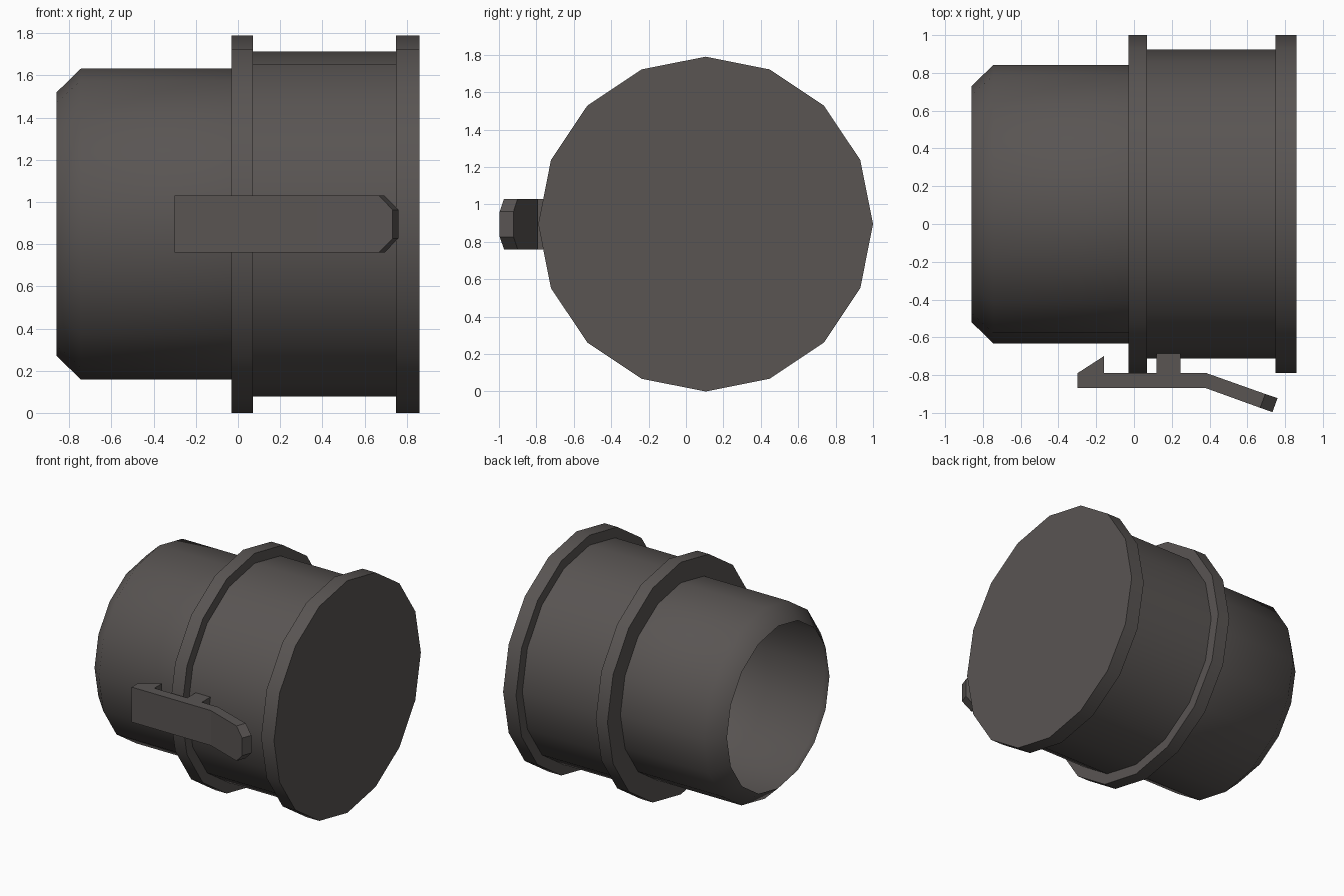
import bpy, bmesh, math

if "Cube" in bpy.data.objects:
    bpy.data.objects.remove(bpy.data.objects["Cube"])

CY, CZ = 0.105, 0.895      # axis of the round body (runs along x)
SIDES = 16

mat = bpy.data.materials.new("dark warm grey")
mat.diffuse_color = (0.1, 0.09, 0.086, 1)
mat.use_nodes = True
mat.node_tree.nodes["Principled BSDF"].inputs["Base Color"].default_value = mat.diffuse_color


def finish(bm, name, smooth_angle=None):
    bm.normal_update()
    me = bpy.data.meshes.new(name)
    bm.to_mesh(me)
    bm.free()
    me.materials.append(mat)
    ob = bpy.data.objects.new(name, me)
    bpy.context.collection.objects.link(ob)
    if smooth_angle:
        bpy.ops.object.select_all(action='DESELECT')
        ob.select_set(True)
        bpy.context.view_layer.objects.active = ob
        bpy.ops.object.shade_smooth_by_angle(angle=math.radians(smooth_angle))
    return ob


def lathe(name, profile, angle):
    """Revolve (x, radius) points around the body axis; cap the last ring."""
    bm = bmesh.new()
    rings = []
    for x, r in profile:
        rings.append([bm.verts.new((x, CY + r * math.cos(a), CZ + r * math.sin(a)))
                      for a in (2 * math.pi * i / SIDES for i in range(SIDES))])
    for a, b in zip(rings, rings[1:]):
        for i in range(SIDES):
            j = (i + 1) % SIDES
            bm.faces.new((a[i], b[i], b[j], a[j])[::-1])
    bm.faces.new(rings[-1])
    return finish(bm, name, angle)


def strip(name, stations):
    """Solid through stations of (inner xy, outer xy, half width in z)."""
    bm = bmesh.new()
    rings = []
    for (xi, yi), (xo, yo), h in stations:
        rings.append([bm.verts.new(p) for p in (
            (xi, yi, CZ + h), (xi, yi, CZ - h), (xo, yo, CZ - h), (xo, yo, CZ + h))])
    for a, b in zip(rings, rings[1:]):
        for i in range(4):
            j = (i + 1) % 4
            bm.faces.new((a[i], a[j], b[j], b[i]))
    bm.faces.new(rings[0])
    bm.faces.new(rings[-1])
    bmesh.ops.remove_doubles(bm, verts=bm.verts[:], dist=1e-5)
    bmesh.ops.recalc_face_normals(bm, faces=bm.faces[:])
    return finish(bm, name)


# Round plug body: open chamfered nose, middle flange, closed end flange
lathe("plug_body", [
    (-0.86, 0.625), (-0.745, 0.737), (-0.03, 0.737), (-0.03, 0.895),
    (0.07, 0.895), (0.07, 0.818), (0.75, 0.818), (0.75, 0.895), (0.86, 0.895)], 50)

# Side latch lever with bent, tapered thumb end
W = 0.135
strip("latch_lever", [
    ((-0.30, -0.79), (-0.30, -0.867), W),
    ((0.385, -0.79), (0.375, -0.867), W),
    ((0.695, -0.90), (0.668, -0.973), W),
    ((0.76, -0.922), (0.733, -0.996), 0.068)])

# Wedge hook at the lever tip
strip("latch_hook", [
    ((-0.298, -0.789), (-0.298, -0.791), W),
    ((-0.16, -0.70), (-0.16, -0.791), W)])

# Pivot block joining lever to body
strip("latch_pivot", [
    ((0.12, -0.68), (0.12, -0.791), W),
    ((0.245, -0.68), (0.245, -0.791), W)])
